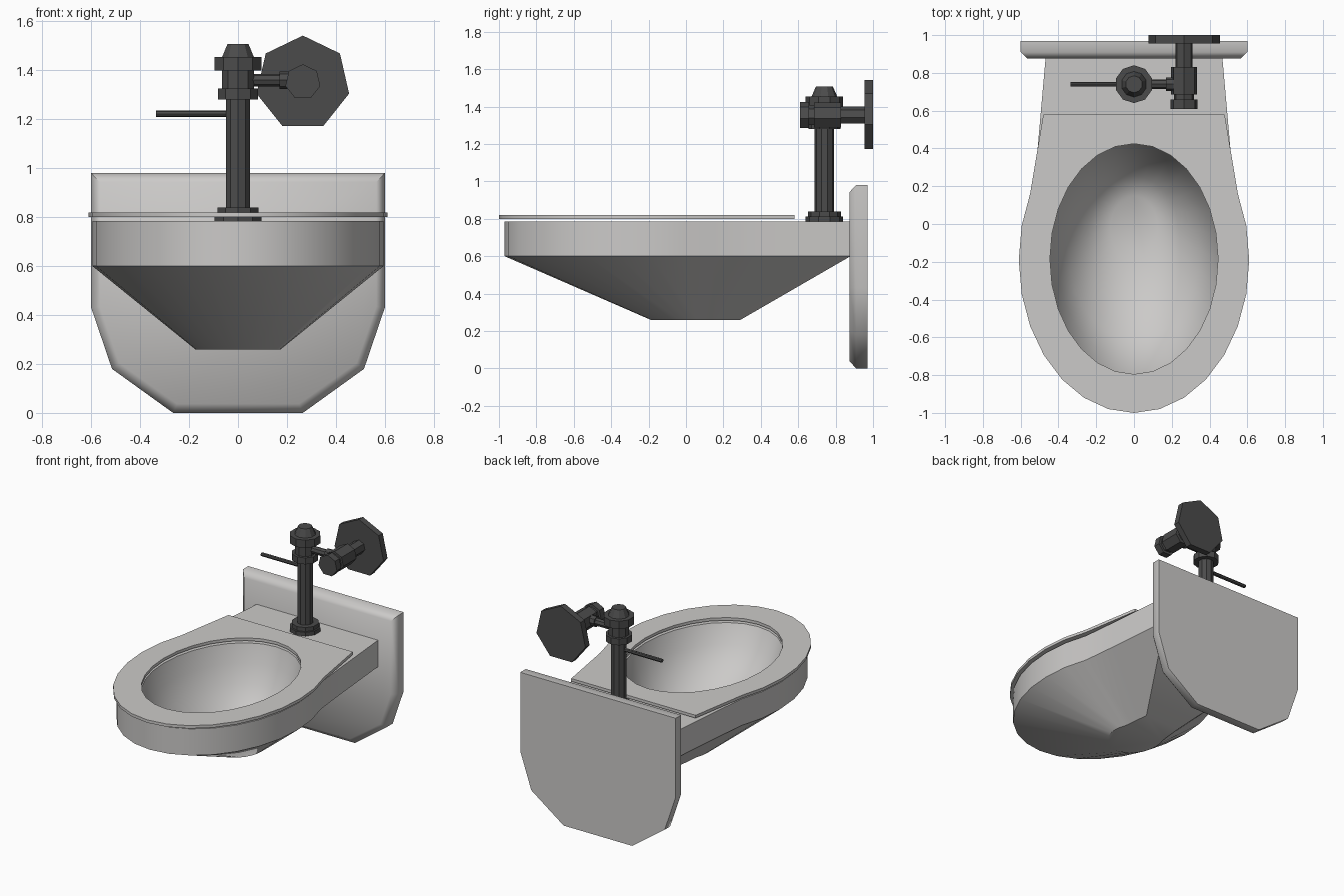
import bpy, bmesh, math

if "Cube" in bpy.data.objects:
    bpy.data.objects.remove(bpy.data.objects["Cube"])

def material(name, col):
    m = bpy.data.materials.new(name)
    m.diffuse_color = (*col, 1)
    m.use_nodes = True
    m.node_tree.nodes["Principled BSDF"].inputs["Base Color"].default_value = m.diffuse_color
    return m

PORCELAIN = material("porcelain grey", (0.60, 0.59, 0.58))
METAL = material("dark metal", (0.07, 0.07, 0.07))

def finish(bm, name, mat, angle=None):
    bmesh.ops.recalc_face_normals(bm, faces=bm.faces[:])
    me = bpy.data.meshes.new(name)
    bm.to_mesh(me)
    bm.free()
    me.materials.append(mat)
    ob = bpy.data.objects.new(name, me)
    bpy.context.collection.objects.link(ob)
    if angle:
        bpy.ops.object.select_all(action='DESELECT')
        ob.select_set(True)
        bpy.context.view_layer.objects.active = ob
        bpy.ops.object.shade_smooth_by_angle(angle=math.radians(angle))
    return ob

def ring(bm, pts):
    return [bm.verts.new(p) for p in pts]

def skin(bm, rings):
    for a, b in zip(rings, rings[1:]):
        n = len(a)
        for i in range(n):
            j = (i + 1) % n
            bm.faces.new((a[i], a[j], b[j], b[i]))

def annulus(bm, outer, inner):
    edges = []
    for loop in (outer, inner):
        for i in range(len(loop)):
            v, w = loop[i], loop[(i + 1) % len(loop)]
            edges.append(bm.edges.get((v, w)) or bm.edges.new((v, w)))
    bmesh.ops.triangle_fill(bm, edges=edges, use_beauty=True)

STEP = math.pi / 14

def outline(rx, ry, rear):
    """Elliptical front running into straight rear sides, mirrored in x."""
    right = [(rx * math.cos(k * STEP), -0.19 + ry * math.sin(k * STEP)) for k in range(-6, 3)] + rear
    return [(0, -0.19 - ry)] + right + [(-x, y) for x, y in reversed(right)]

def opening(s, cy, z):
    return [(0.445 * s * math.cos(k * STEP), cy + 0.61 * s * math.sin(k * STEP), z) for k in range(28)]

# Bowl: straight rim, tapered underside, hollow inside
bm = bmesh.new()
o = outline(0.595, 0.78, [(0.512, 0.38), (0.468, 0.88)])
top = ring(bm, [(x, y, 0.785) for x, y in o])
mid = ring(bm, [(x, y, 0.60) for x, y in o])
low = ring(bm, [(x * 0.294, y * 0.26 + 0.063, 0.26) for x, y in o])
skin(bm, [top, mid, low])
bm.faces.new(low)
inside = [ring(bm, opening(s, cy, z)) for s, cy, z in
          ((1, -0.185, 0.785), (0.92, -0.17, 0.66), (0.78, -0.14, 0.54),
           (0.55, -0.08, 0.42), (0.28, -0.02, 0.35))]
skin(bm, inside)
bm.faces.new(inside[-1])
annulus(bm, top, inside[0])
finish(bm, "bowl", PORCELAIN, 35)

# Seat: thin slab with an oval opening
bm = bmesh.new()
o = outline(0.61, 0.81, [(0.515, 0.37), (0.48, 0.58)])
outer = [ring(bm, [(x, y, z) for x, y in o]) for z in (0.80, 0.82)]
inner = [ring(bm, opening(1, -0.185, z)) for z in (0.80, 0.82)]
skin(bm, outer)
skin(bm, inner)
for a, b in zip(outer, inner):
    annulus(bm, a, b)
finish(bm, "seat", PORCELAIN, 35)

# Wall plate with a chamfered front
bm = bmesh.new()
half = [(0.265, 0), (0.515, 0.18), (0.6, 0.43), (0.6, 0.98)]
prof = half + [(-x, z) for x, z in reversed(half)]
back = ring(bm, [(x, 0.97, z) for x, z in prof])
edge = ring(bm, [(x, 0.91, z) for x, z in prof])
front = ring(bm, [(x * 0.942, 0.875, 0.495 + (z - 0.495) * 0.925) for x, z in prof])
skin(bm, [back, edge, front])
bm.faces.new(back)
bm.faces.new(front)
finish(bm, "wall_plate", PORCELAIN, 52)

def turned(name, axis, a, b, profile, n):
    """Faceted turned part: profile of (radius, position along axis)."""
    bm = bmesh.new()
    rings = []
    for r, h in profile:
        pts = []
        for i in range(n):
            t = 2 * math.pi * i / n
            u, v = a + r * math.sin(t), b + r * math.cos(t)
            pts.append({'x': (h, u, v), 'y': (u, h, v), 'z': (u, v, h)}[axis])
        rings.append(ring(bm, pts))
    skin(bm, rings)
    bm.faces.new(rings[0])
    bm.faces.new(rings[-1])
    finish(bm, name, METAL)

VY = 0.74
# Upright flush pipe with foot and head collars
turned("flush_pipe", 'z', 0, VY,
       [(0.1, 0.78), (0.1, 0.812), (0.088, 0.812), (0.088, 0.84), (0.052, 0.84), (0.052, 1.28),
        (0.086, 1.28), (0.086, 1.325), (0.068, 1.325), (0.068, 1.40), (0.1, 1.40),
        (0.1, 1.455), (0.068, 1.455), (0.045, 1.508)], 10)
# Flush lever
turned("flush_lever", 'x', VY, 1.222, [(0.013, -0.335), (0.013, -0.03)], 8)
# Link between the upright and the stop valve
turned("link_pipe", 'x', VY, 1.36,
       [(0.026, 0.04), (0.026, 0.17), (0.036, 0.17), (0.036, 0.24)], 8)
# Stop valve reaching back to the wall
turned("stop_valve", 'y', 0.265, 1.352,
       [(0.073, 0.61), (0.073, 0.658), (0.055, 0.658), (0.055, 0.685), (0.07, 0.685),
        (0.07, 0.83), (0.047, 0.83), (0.047, 0.96)], 7)
# Wall flange
turned("wall_flange", 'y', 0.265, 1.348, [(0.194, 0.955), (0.194, 1.0)], 7)
